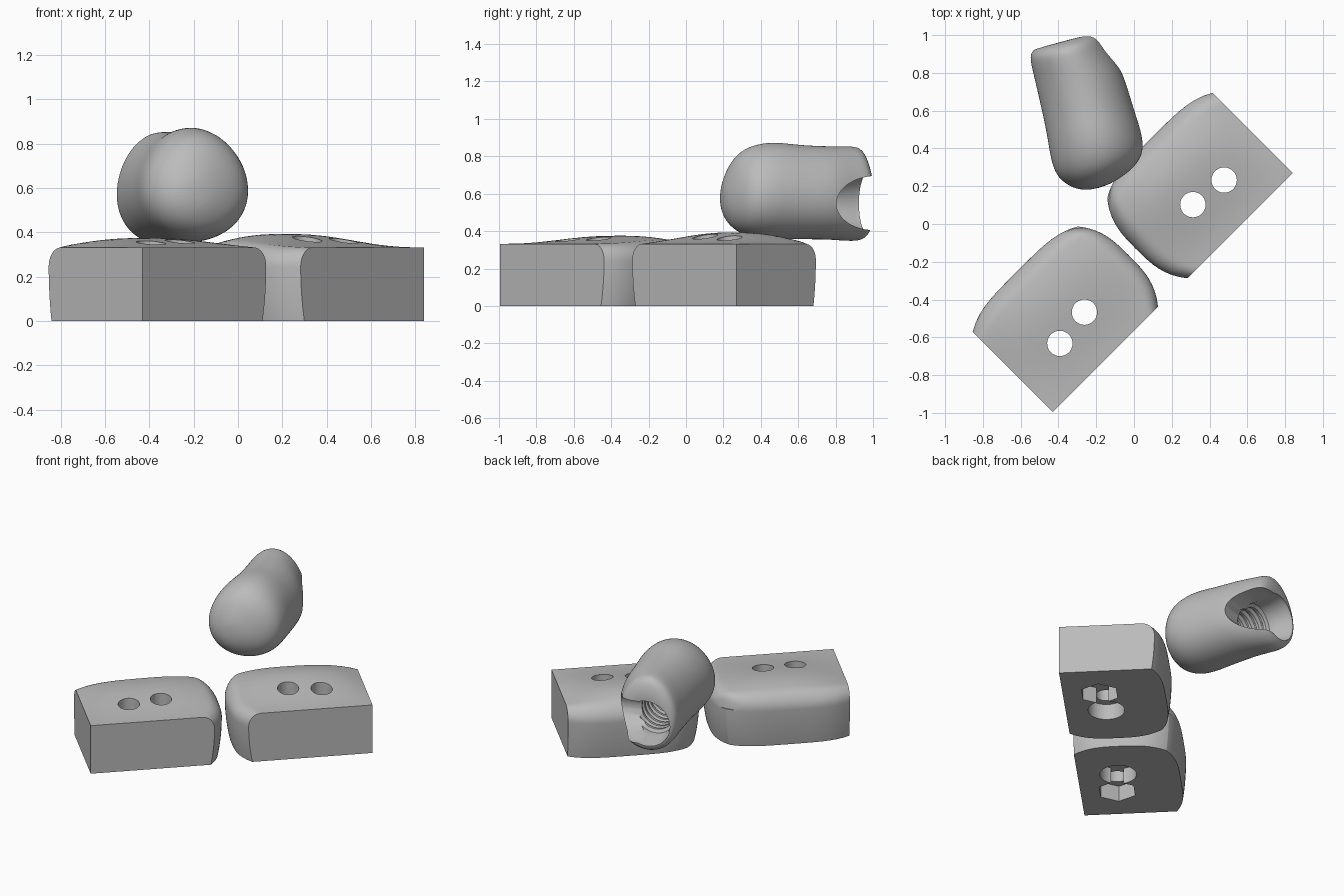
import bpy, bmesh, math
from mathutils import Matrix, Vector

cube = bpy.data.objects.get("Cube")
if cube:
    bpy.data.objects.remove(cube, do_unlink=True)

grey = bpy.data.materials.new("plain grey")
grey.use_nodes = True
GREY = (0.5, 0.5, 0.5, 1)
grey.diffuse_color = GREY
grey.node_tree.nodes["Principled BSDF"].inputs["Base Color"].default_value = GREY


def make_object(name, bm, matrix):
    bmesh.ops.recalc_face_normals(bm, faces=bm.faces)
    mesh = bpy.data.meshes.new(name)
    bm.to_mesh(mesh)
    bm.free()
    mesh.materials.append(grey)
    ob = bpy.data.objects.new(name, mesh)
    bpy.context.collection.objects.link(ob)
    ob.matrix_world = matrix
    bpy.context.view_layer.update()
    return ob


def select(ob):
    bpy.ops.object.select_all(action='DESELECT')
    ob.select_set(True)
    bpy.context.view_layer.objects.active = ob


def cut(ob, cutter):
    mod = ob.modifiers.new("cut", 'BOOLEAN')
    mod.object = cutter
    mod.solver = 'EXACT'
    select(ob)
    bpy.ops.object.modifier_apply(modifier=mod.name)
    bpy.data.objects.remove(cutter, do_unlink=True)


def smooth(ob, degrees):
    select(ob)
    bpy.ops.object.shade_smooth_by_angle(angle=math.radians(degrees))


def prism(sides, radius, z0, z1, x, y, matrix):
    bm = bmesh.new()
    bmesh.ops.create_cone(bm, cap_ends=True, segments=sides, radius1=radius,
                          radius2=radius, depth=z1 - z0,
                          matrix=Matrix.Translation((x, y, (z0 + z1) / 2)) @
                          Matrix.Rotation(math.pi / 2, 4, 'Z'))
    return make_object("cutter", bm, matrix)


def block(name, corner, side, dome):
    """Two flat sides meet at the corner; the other two bulge."""
    matrix = Matrix.Translation(corner) @ Matrix.Rotation(math.pi / 4, 4, 'Z')
    bm = bmesh.new()
    bmesh.ops.create_cube(bm, size=1)
    bmesh.ops.subdivide_edges(bm, edges=bm.edges[:], cuts=25, use_grid_fill=True)
    r = 0.085
    for v in bm.verts:
        a, b, c = (k + 0.5 for k in v.co)
        s, t = math.sin(a * math.pi / 2), math.sin(b * math.pi / 2)
        taper = 1 - 0.03 * (1 - c) ** 2
        u = s * (0.788 + 0.083 * (1 - abs(2 * t - 1) ** 3)) * taper
        w = t * (0.6 + 0.06 * (1 - abs(2 * s - 1) ** 4)) * taper
        # domed top falling in a round edge on the bulging sides
        ds = max(0, 1 - (1 - s) * 0.87 / r)
        dt = max(0, 1 - (1 - t) * 0.65 / r)
        d = min(1, math.hypot(ds, dt))
        drop = r * (1 - math.sqrt(1 - d * d))
        hump = (1 - abs(2 * s - 1) ** 2.5) * math.sin(math.pi * t ** 1.6)
        z = 0.332 + dome * max(0, hump) + 0.01 * s * t
        v.co = (side * u, w, c * (z - drop))
    ob = make_object(name, bm, matrix)
    # bolt holes, with a hexagonal and a round recess underneath
    for sides, radius, u, w in ((6, 0.125, 0.283, 0.23), (48, 0.115, 0.492, 0.255)):
        cut(ob, prism(48, 0.067, -0.2, 0.6, side * u, w, matrix))
        cut(ob, prism(sides, radius, -0.2, 0.108, side * u, w, matrix))
    smooth(ob, 35)
    return ob


def loft(name, stations, segments, egg, matrix):
    """Rings along y: (y, centre x, half width, centre z, half height)."""
    bm = bmesh.new()
    rings = []
    for y, cx, hw, cz, hz in stations:
        ring = []
        for i in range(segments):
            a = 2 * math.pi * i / segments
            ring.append(bm.verts.new((cx + hw * math.cos(a) * (1 - egg * math.sin(a)),
                                      y, cz + hz * math.sin(a))))
        rings.append(ring)
    for p, q in zip(rings, rings[1:]):
        for i in range(segments):
            j = (i + 1) % segments
            bm.faces.new((p[i], p[j], q[j], q[i]))
    bm.faces.new(rings[0])
    bm.faces.new(rings[-1])
    return make_object(name, bm, matrix)


# the two mounting blocks
block("front_block", (-0.43, -0.995, 0), 1, 0.04)
block("back_block", (0.84, 0.27, 0), -1, 0.058)

# rounded knob lying on its side
lie = Matrix.Translation((-0.2, 0.2, 0)) @ Matrix.Rotation(math.radians(15), 4, 'Z')
knob = loft("knob", [
    (-0.012, 0.01, 0.05, 0.58, 0.05),
    (0.012, 0.02, 0.125, 0.585, 0.125),
    (0.05, 0.04, 0.19, 0.6, 0.19),
    (0.11, 0.05, 0.24, 0.61, 0.235),
    (0.2, 0.055, 0.25, 0.615, 0.258),
    (0.3, 0.058, 0.242, 0.615, 0.26),
    (0.4, 0.06, 0.236, 0.608, 0.253),
    (0.54, 0.06, 0.231, 0.605, 0.25),
    (0.62, 0.05, 0.218, 0.602, 0.252),
    (0.7, 0.037, 0.203, 0.6, 0.255),
    (0.755, 0.034, 0.195, 0.598, 0.248),
    (0.785, 0.034, 0.172, 0.57, 0.19),
    (0.787, 0.034, 0.13, 0.56, 0.14)], 32, 0.1, lie)
sub = knob.modifiers.new("round", 'SUBSURF')
sub.levels = 2
select(knob)
bpy.ops.object.modifier_apply(modifier=sub.name)

# threaded bore with a flared mouth
profile = [(0.95, 0.155), (0.76, 0.155), (0.68, 0.135)]
for i in range(6):
    y = 0.62 - 0.05 * i
    profile += [(y, 0.135), (y - 0.012, 0.115), (y - 0.03, 0.115), (y - 0.042, 0.135)]
cut(knob, loft("cutter", [(y, 0.03, r, 0.55, r) for y, r in profile], 48, 0, lie))

# oval notch through the wall on one side of the mouth
notch = Matrix.Translation((0.28, 0.8, 0.55)) @ Matrix.Rotation(math.pi / 2, 4, 'Y')
notch = notch @ Matrix.Diagonal((0.145, 0.25, 1, 1))
cut(knob, prism(48, 1, -0.24, 0.24, 0, 0, lie @ notch))
smooth(knob, 35)
